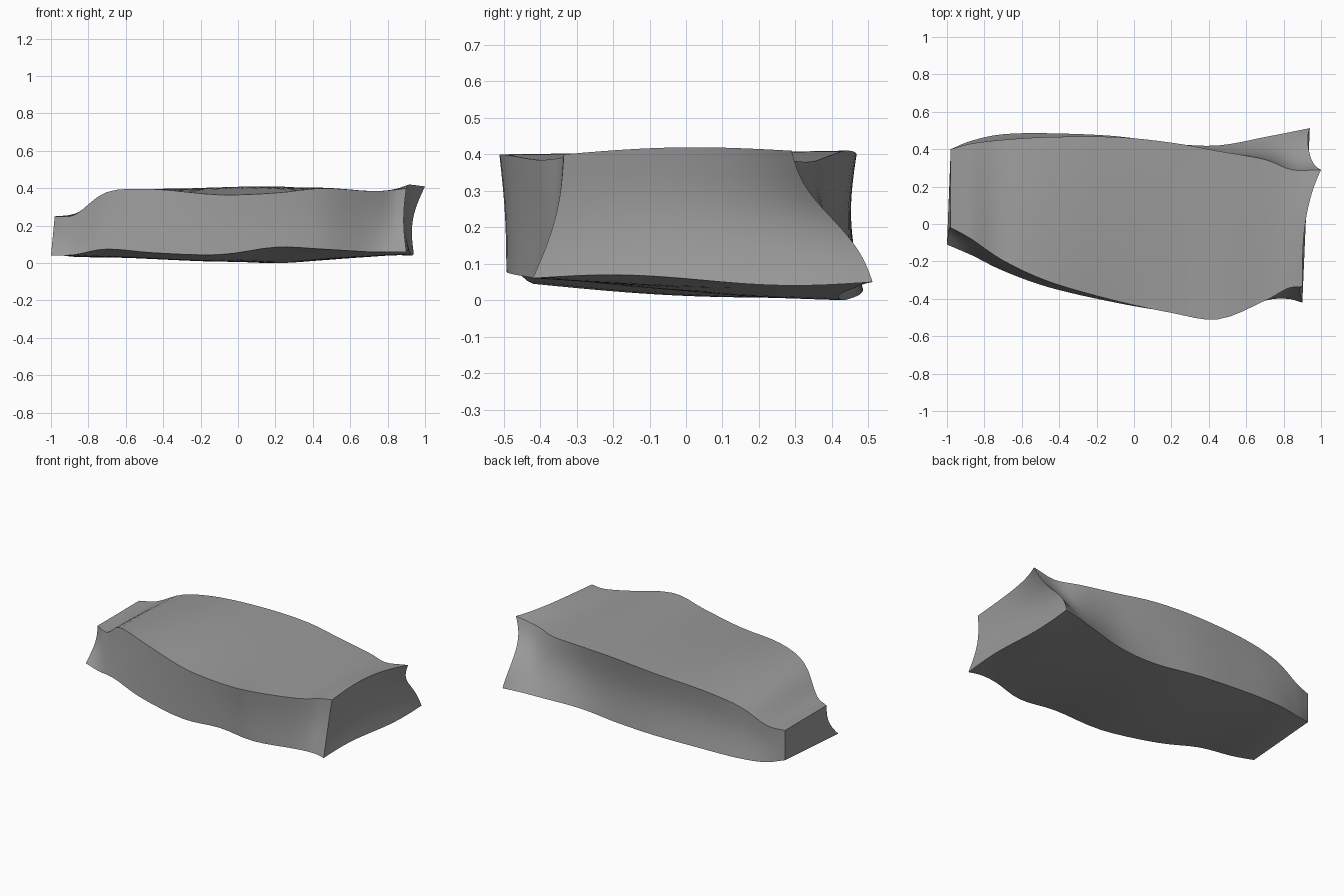
import bpy
import bmesh
from math import sin, pi

default = bpy.data.objects.get("Cube")
if default:
    bpy.data.objects.remove(default, do_unlink=True)

# Stations along the length, and the (y, z) run of the four long edges
STATIONS = [-.985, -.87, -.7, -.45, -.1, .2, .45, .7, .82, .9]
FRONT_BOTTOM = ([-.11, -.165, -.25, -.34, -.42, -.47, -.49, -.41, -.4, -.42],
                [.04, .045, .075, .055, .045, .085, .075, .06, .06, .06])
FRONT_TOP = ([-.02, -.08, -.195, -.31, -.41, -.475, -.51, -.41, -.345, -.335],
             [.25, .26, .38, .395, .365, .375, .4, .385, .39, .4])
BACK_TOP = ([.4, .43, .45, .465, .465, .435, .39, .345, .29, .29],
            [.25, .265, .345, .388, .405, .41, .395, .38, .385, .41])
BACK_BOTTOM = ([.4, .445, .48, .485, .47, .43, .42, .465, .49, .512],
               [.06, .035, .03, .025, .012, 0, .015, .035, .045, .05])


def spline(values, u):
    """Smooth curve through evenly spaced values, u from 0 to 1."""
    last = len(values) - 1
    i = min(int(u * last), last - 1)
    t = u * last - i
    b, c = values[i], values[i + 1]
    a = values[i - 1] if i > 0 else 2 * b - c
    d = values[i + 2] if i + 2 <= last else 2 * c - b
    return b + t / 2 * (c - a + t * (2 * a - 5 * b + 4 * c - d + t * (3 * (b - c) + d - a)))


def mix(a, b, t):
    return a + (b - a) * t


def warp(u, v, w):
    """Unit box to body: u along the length, v front to back, w bottom to top."""
    y, z = (mix(mix(spline(FRONT_BOTTOM[k], u), spline(BACK_BOTTOM[k], u), v),
                mix(spline(FRONT_TOP[k], u), spline(BACK_TOP[k], u), v), w)
            for k in (0, 1))
    x = spline(STATIONS, u)
    waist = sin(pi * w)
    across = max(0, sin(pi * v))
    along = max(0, sin(pi * u))
    # skewed, hollow right-hand end and the pointed toe at the other
    end = max(0, (u - .78) / .22) ** 2
    x += end * (mix(.04 * v, .1 * v ** 3, w) - waist * mix(.014, .035, v))
    toe = max(0, 1 - 8 * u)
    x += toe * mix(.005, -.015, (1 - v) * (1 - w))
    # hollow long sides, the back one twisting to an S at the right-hand end
    y += waist * (1 - v) * (.02 * u ** 3 + .035 * toe)
    y -= v * mix(.022 * min(1, 3 * u) * waist, -.018 * sin(2 * pi * w) + .006 * waist, end)
    # slightly crowned top, sagging underside, rippled lower end edge
    z += w * across * (.007 * along ** 2 + .014 * end)
    z -= (1 - w) * (.018 * across * along - .012 * end * sin(2 * pi * v))
    return x, y, z


# Body: a gridded box bent to shape
bm = bmesh.new()
bmesh.ops.create_cube(bm, size=1)
bmesh.ops.subdivide_edges(bm, edges=bm.edges[:], cuts=35, use_grid_fill=True)


def box_sides(vert):
    return {(k, c > 0) for k, c in enumerate(vert.co) if abs(c) > .4999}


# Keep the twelve box edges crisp
for edge in bm.edges:
    edge.smooth = len(box_sides(edge.verts[0]) & box_sides(edge.verts[1])) < 2
for face in bm.faces:
    face.smooth = True
for vert in bm.verts:
    vert.co = warp(*(min(1, max(0, c + .5)) for c in vert.co))
lowest = min(vert.co.z for vert in bm.verts)
for vert in bm.verts:
    vert.co.z -= lowest
bmesh.ops.recalc_face_normals(bm, faces=bm.faces[:])

mesh = bpy.data.meshes.new("stone_slab")
bm.to_mesh(mesh)
bm.free()

# Plain grey
grey = bpy.data.materials.new("stone_grey")
grey.use_nodes = True
colour = (.33, .33, .33, 1)
grey.diffuse_color = colour
grey.node_tree.nodes["Principled BSDF"].inputs["Base Color"].default_value = colour
mesh.materials.append(grey)

slab = bpy.data.objects.new("stone_slab", mesh)
bpy.context.collection.objects.link(slab)
